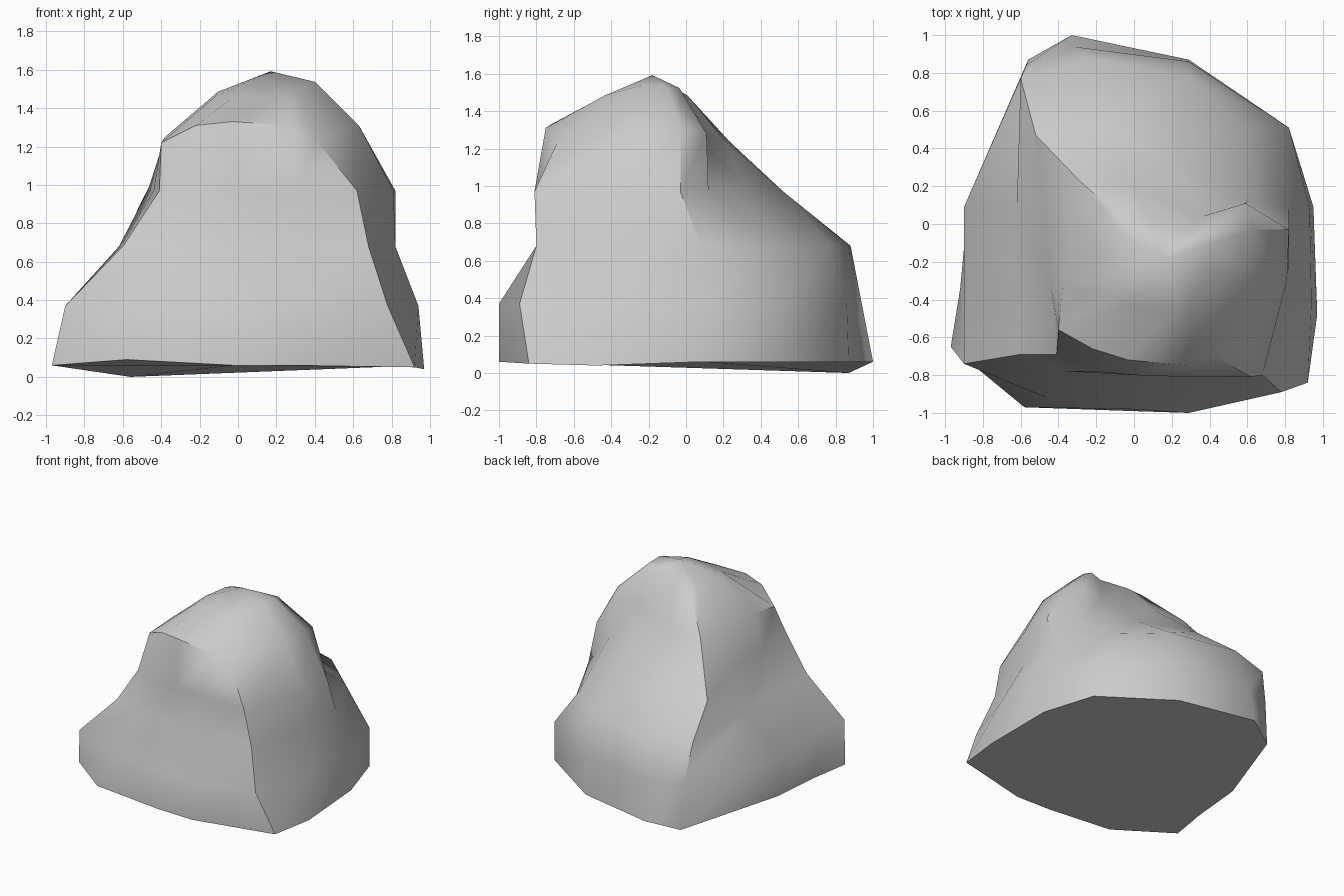
import bpy, bmesh, math

if "Cube" in bpy.data.objects:
    bpy.data.objects.remove(bpy.data.objects["Cube"])

# Horizontal outlines of the boulder, counter-clockwise from the front left corner
levels = [0.06, 0.37, 0.68, 0.97, 1.25]
outlines = [
    [(-.97, -.65), (-.58, -.97), (-.02, -.99), (.29, -1), (.92, -.84), (.97, -.48), (.95, .09),
     (.82, .51), (.29, .87), (-.33, 1), (-.56, .87), (-.88, .09), (-.92, -.34)],
    [(-.90, -.74), (-.46, -.92), (-.02, -.98), (.29, -1), (.78, -.89), (.94, -.42), (.93, .09),
     (.82, .51), (.29, .86), (-.33, .94), (-.57, .84), (-.90, .09), (-.90, -.34)],
    [(-.60, -.69), (-.36, -.78), (-.02, -.80), (.30, -.80), (.68, -.80), (.82, -.30), (.82, .08),
     (.60, .50), (.29, .78), (-.25, .88), (-.60, .77), (-.62, .09), (-.61, -.34)],
    [(-.41, -.69), (-.20, -.78), (0, -.80), (.30, -.81), (.62, -.81), (.81, -.30), (.82, -.03),
     (.60, .12), (.23, .31), (-.15, .52), (-.52, .47), (-.47, .10), (-.44, -.34)],
    [(-.40, -.56), (-.22, -.66), (-.03, -.72), (.29, -.75), (.41, -.69), (.63, -.30), (.63, -.03),
     (.59, .11), (.36, .04), (-.02, .20), (-.29, .23), (-.33, .10), (-.38, -.34)],
]
count = len(outlines[0])
# Uneven heights: low back corner and lifted edge at the base, raised front lip at the shoulder
bumps = {(0, 1): .03, (0, 4): -.01, (0, 5): -.02, (0, 10): -.06, (3, 8): .04, (3, 10): -.09,
         (4, 0): -.03, (4, 1): .06, (4, 2): .08, (4, 3): .06, (4, 4): -.02,
         (4, 5): .06, (4, 6): .06, (4, 7): .03, (4, 8): .02, (4, 10): -.01}

bm = bmesh.new()
rings = [[bm.verts.new((x, y, z + bumps.get((k, i), 0))) for i, (x, y) in enumerate(o)]
         for k, (z, o) in enumerate(zip(levels, outlines))]

# Crown: the shoulder outline shrunk towards the peak
px, py, pz = 0.17, -0.18, 1.592
crown = [(px + (x - px) * .5, py + (y - py) * .5) for x, y in outlines[-1]]
rings.append([bm.verts.new((x, y, 1.50 + .1 * x - .7 * (y - py) ** 2)) for x, y in crown])
peak = bm.verts.new((px, py, pz))

# Sides, peak fan and flat underside
for lo, hi in zip(rings, rings[1:]):
    for i in range(count):
        j = (i + 1) % count
        bm.faces.new((lo[i], lo[j], hi[j], hi[i]))
for i in range(count):
    bm.faces.new((rings[-1][i], rings[-1][(i + 1) % count], peak))
bm.faces.new(rings[0][::-1])
bmesh.ops.recalc_face_normals(bm, faces=bm.faces)

mesh = bpy.data.meshes.new("boulder")
bm.to_mesh(mesh)
bm.free()
rock = bpy.data.objects.new("boulder", mesh)
bpy.context.collection.objects.link(rock)
bpy.context.view_layer.objects.active = rock
rock.select_set(True)
bpy.ops.object.shade_smooth_by_angle(angle=math.radians(42))
